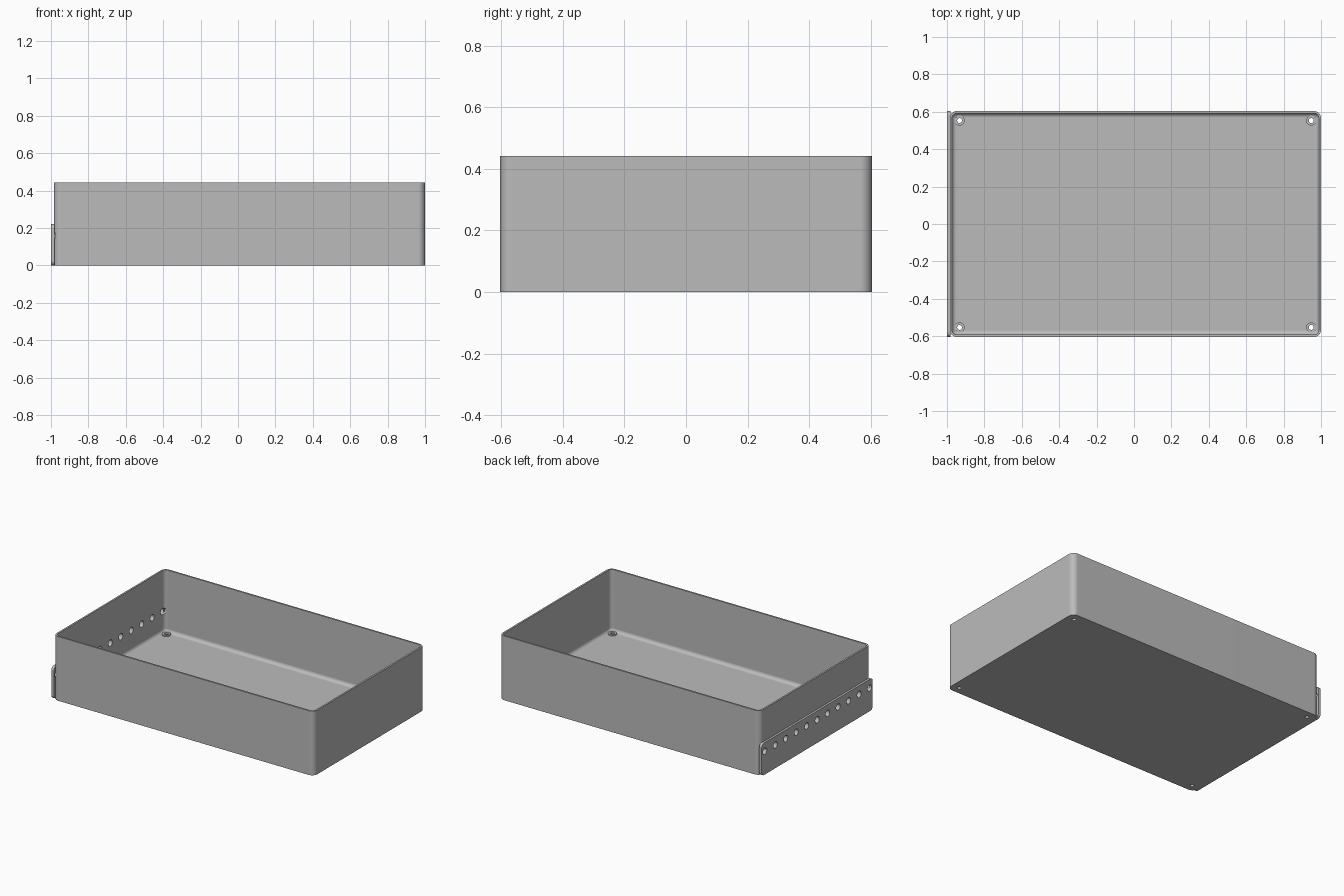
import bpy, bmesh, math
from mathutils import Matrix, Vector

cube = bpy.data.objects.get("Cube")
if cube:
    bpy.data.objects.remove(cube, do_unlink=True)

grey = bpy.data.materials.new("plain_grey")
grey.use_nodes = True
colour = (0.5, 0.5, 0.5, 1)
grey.diffuse_color = colour
grey.node_tree.nodes["Principled BSDF"].inputs["Base Color"].default_value = colour

# Main sizes
LEFT_X, RIGHT_X, HALF_Y, HEIGHT = -0.985, 1.0, 0.604, 0.442
MID_X, HALF_X = (LEFT_X + RIGHT_X) / 2, (RIGHT_X - LEFT_X) / 2
WALL, FLOOR, CORNER, FILLET = 0.012, 0.016, 0.038, 0.024
SCREWS = [(MID_X + sx * 0.94, sy * 0.553) for sx in (-1, 1) for sy in (-1, 1)]


def rounded_rect(hx, hy, r, steps=8):
    """Outline of a rounded rectangle centred on the origin."""
    pts = []
    for k, (sx, sy) in enumerate([(1, 1), (-1, 1), (-1, -1), (1, -1)]):
        for i in range(steps + 1):
            a = math.pi / 2 * (k + i / steps)
            pts.append((sx * (hx - r) + r * math.cos(a), sy * (hy - r) + r * math.sin(a)))
    return pts


def skin(bm, loops):
    """Join successive outlines with quads and cap both ends."""
    rings = [[bm.verts.new(p) for p in loop] for loop in loops]
    for a, b in zip(rings, rings[1:]):
        for i in range(len(a)):
            j = (i + 1) % len(a)
            bm.faces.new((a[i], a[j], b[j], b[i]))
    bm.faces.new(rings[0])
    bm.faces.new(rings[-1])
    bmesh.ops.recalc_face_normals(bm, faces=bm.faces)


def make(name, bm):
    mesh = bpy.data.meshes.new(name)
    bm.to_mesh(mesh)
    bm.free()
    obj = bpy.data.objects.new(name, mesh)
    bpy.context.collection.objects.link(obj)
    mesh.materials.append(grey)
    return obj


def cylinder(bm, centre, radius, depth, along_x=False):
    turn = Matrix.Rotation(math.pi / 2, 4, "Y") if along_x else Matrix()
    bmesh.ops.create_cone(bm, cap_ends=True, segments=32, radius1=radius, radius2=radius,
                          depth=depth, matrix=Matrix.Translation(Vector(centre)) @ turn)


# Tray: outer wall, rim, inner wall, floor fillet
def tray_loop(inset, z):
    outline = rounded_rect(HALF_X - inset, HALF_Y - inset, CORNER - inset)
    return [(MID_X + x, y, z) for x, y in outline]


loops = [tray_loop(0, 0), tray_loop(0, HEIGHT), tray_loop(WALL, HEIGHT)]
for i in range(7):
    a = math.pi / 2 * i / 6
    loops.append(tray_loop(WALL + FILLET * (1 - math.cos(a)), FLOOR + FILLET * (1 - math.sin(a))))
bm = bmesh.new()
skin(bm, loops)
tray = make("tray", bm)

# Side plate with rounded corners
bm = bmesh.new()
side = rounded_rect(HALF_Y, 0.11, 0.025)
skin(bm, [[(x, y, z + 0.11) for y, z in side] for x in (-1.0, LEFT_X + 0.004)])
plate = make("side_plate", bm)

# Low screw bosses on the floor
bosses = []
for x, y in SCREWS:
    bm = bmesh.new()
    cylinder(bm, (x, y, 0.017), 0.027, 0.016)
    bosses.append(make("screw_boss", bm))

# Cutter: row of side holes and four screw holes
bm = bmesh.new()
for i in range(-5, 6):
    cylinder(bm, (LEFT_X, i * 0.114, 0.16), 0.022, 0.1, along_x=True)
for x, y in SCREWS:
    cylinder(bm, (x, y, 0), 0.013, 0.2)
cutter = make("hole_cutter", bm)
cutter.hide_render = True

# Cut the holes and set the shading
for obj in [tray, plate] + bosses:
    bpy.ops.object.select_all(action="DESELECT")
    obj.select_set(True)
    bpy.context.view_layer.objects.active = obj
    cut = obj.modifiers.new("holes", "BOOLEAN")
    cut.operation = "DIFFERENCE"
    cut.solver = "EXACT"
    cut.object = cutter
    bpy.ops.object.modifier_apply(modifier=cut.name)
    bpy.ops.object.shade_smooth_by_angle(angle=math.radians(35))
    weighted = obj.modifiers.new("even_normals", "WEIGHTED_NORMAL")
    weighted.keep_sharp = True
bpy.data.objects.remove(cutter, do_unlink=True)
